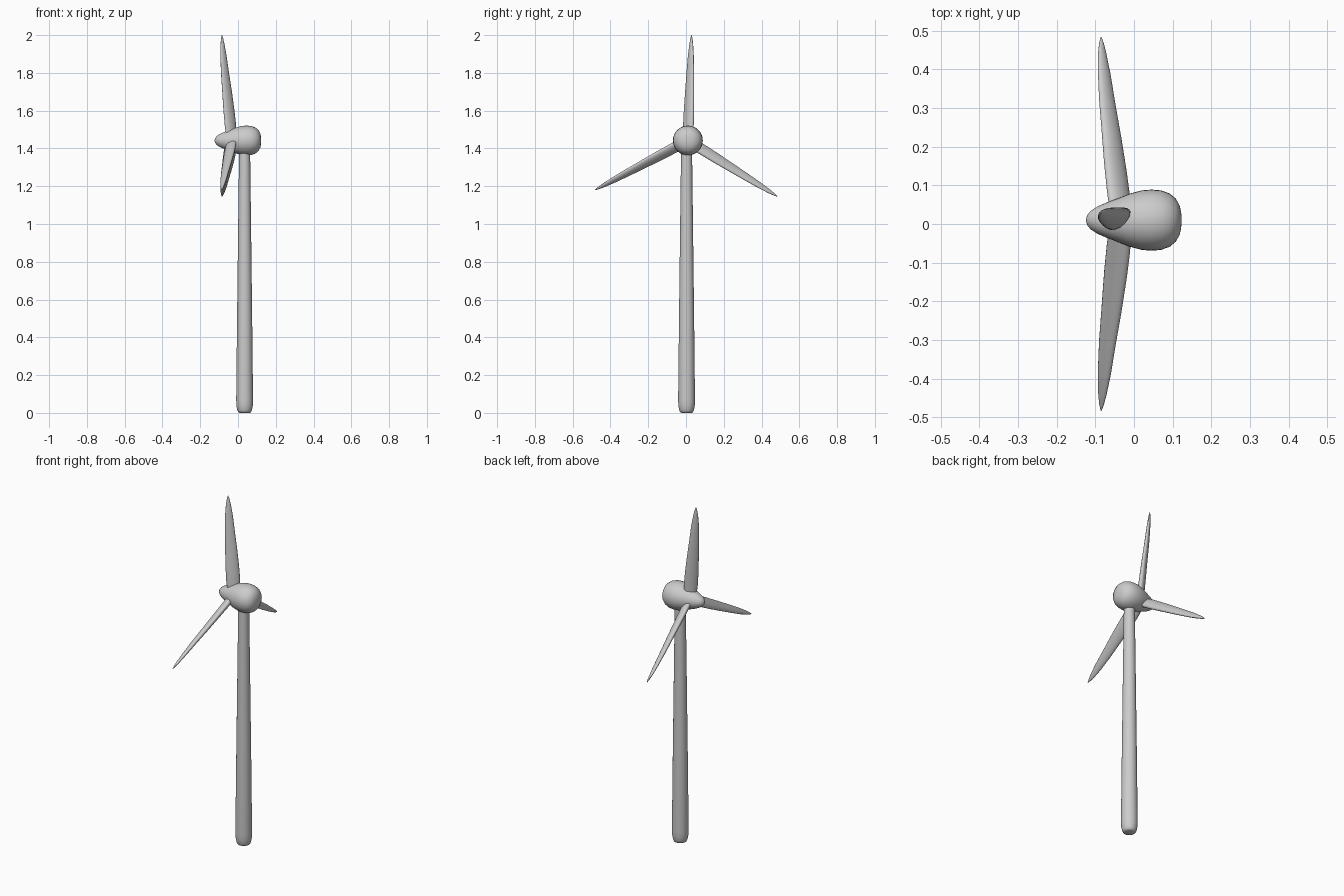
import bpy, bmesh
from math import sin, cos, pi, radians
from mathutils import Vector

if "Cube" in bpy.data.objects:
    bpy.data.objects.remove(bpy.data.objects["Cube"])

HUB_Y, HUB_Z = 0.01, 1.442
SIDES = 32


def loft(name, rings, cap_angle=50):
    """Skin a list of equal-length point rings, cap both ends, shade smooth."""
    bm = bmesh.new()
    loops = [[bm.verts.new(p) for p in ring] for ring in rings]
    n = len(loops[0])
    for a, b in zip(loops, loops[1:]):
        for i in range(n):
            j = (i + 1) % n
            bm.faces.new((a[i], a[j], b[j], b[i]))
    bm.faces.new(loops[0][::-1])
    bm.faces.new(loops[-1])
    bmesh.ops.recalc_face_normals(bm, faces=bm.faces)
    mesh = bpy.data.meshes.new(name)
    bm.to_mesh(mesh)
    bm.free()
    obj = bpy.data.objects.new(name, mesh)
    bpy.context.collection.objects.link(obj)
    bpy.ops.object.select_all(action='DESELECT')
    obj.select_set(True)
    bpy.context.view_layer.objects.active = obj
    bpy.ops.object.shade_smooth_by_angle(angle=radians(cap_angle))
    return obj


def ellipse(centre, u, v, n=SIDES):
    return [centre + u * cos(2 * pi * i / n) + v * sin(2 * pi * i / n) for i in range(n)]


X, Y, Z = Vector((1, 0, 0)), Vector((0, 1, 0)), Vector((0, 0, 1))

# Tapered tower with a rounded foot
tower = [(0.0, 0.026), (0.004, 0.034), (0.015, 0.039), (0.04, 0.0435), (0.07, 0.0445),
         (0.5, 0.040), (1.0, 0.034), (1.4, 0.029)]
loft("tower", [ellipse(Vector((0.035, 0.003, z)), X * r, Y * r) for z, r in tower])

# Egg-shaped nacelle with pointed spinner
nacelle = [(-0.124, 0.003), (-0.121, 0.013), (-0.112, 0.024), (-0.095, 0.035),
           (-0.07, 0.046), (-0.04, 0.057), (-0.01, 0.069), (0.02, 0.077),
           (0.045, 0.079), (0.07, 0.077), (0.092, 0.069), (0.108, 0.056),
           (0.118, 0.038), (0.122, 0.02), (0.123, 0.004)]
loft("nacelle", [ellipse(Vector((x, HUB_Y, HUB_Z)), Y * r, Z * r) for x, r in nacelle])

# Three swept blades: (radius, axial position, chord, thickness)
stations = [(0.02, -0.036, 0.066, 0.036), (0.08, -0.040, 0.075, 0.036),
            (0.16, -0.048, 0.073, 0.033), (0.26, -0.058, 0.064, 0.029),
            (0.36, -0.069, 0.053, 0.025), (0.45, -0.077, 0.041, 0.020),
            (0.51, -0.082, 0.026, 0.014), (0.54, -0.084, 0.014, 0.009),
            (0.558, -0.085, 0.003, 0.002)]
PITCH = radians(42)
for k in range(3):
    a = radians(88 + 120 * k)
    out = Vector((0, cos(a), sin(a)))
    side = Vector((0, sin(a), -cos(a)))
    chord = X * cos(PITCH) + side * sin(PITCH)
    thick = side * cos(PITCH) - X * sin(PITCH)
    rings = [ellipse(Vector((x, HUB_Y, HUB_Z)) + out * r, chord * (c / 2), thick * (t / 2), 20)
             for r, x, c, t in stations]
    loft(f"blade_{k + 1}", rings)
